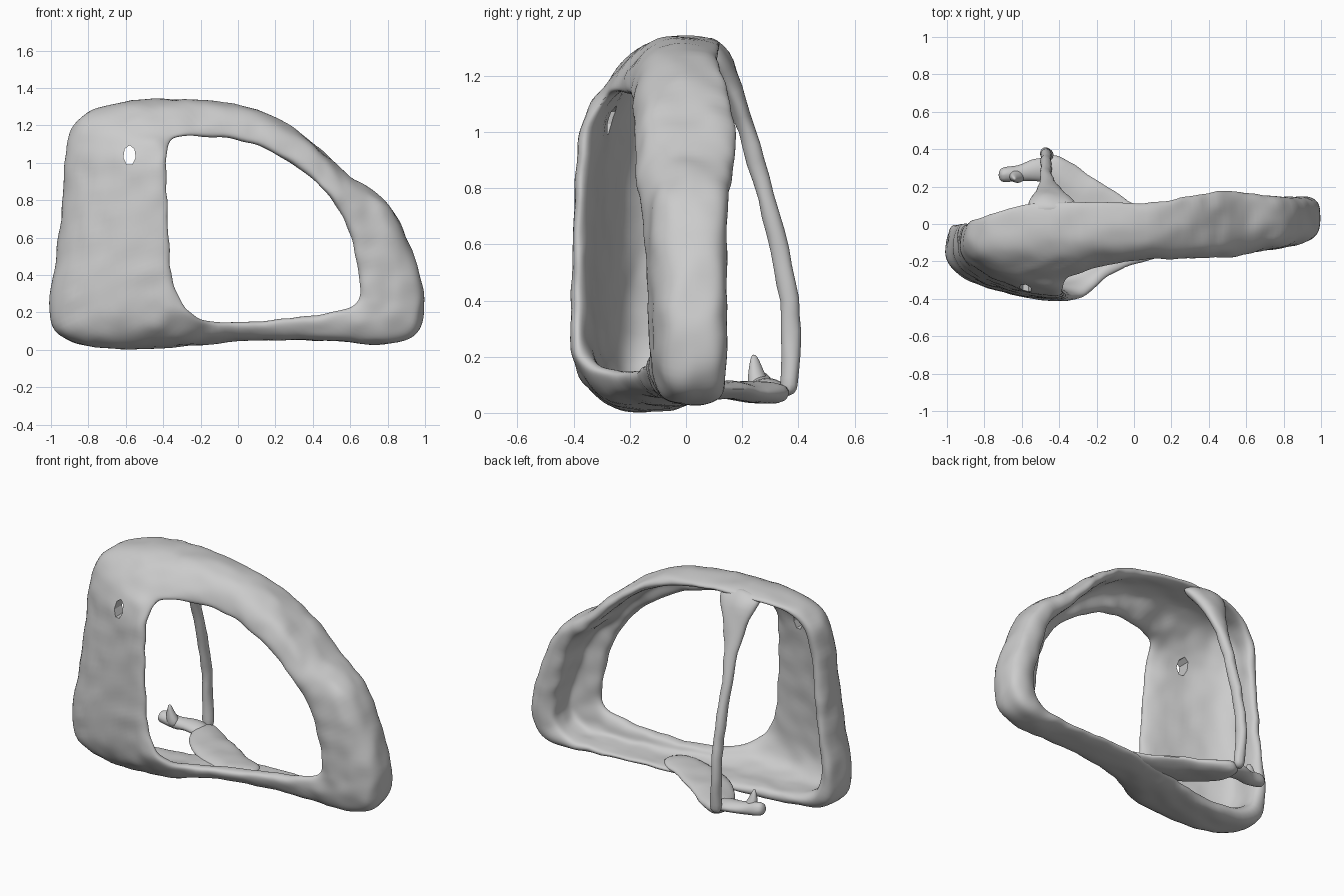
import bpy, bmesh, math
from mathutils import Vector, noise

if "Cube" in bpy.data.objects:
    bpy.data.objects.remove(bpy.data.objects["Cube"])


def finish(name, bm, levels):
    bmesh.ops.recalc_face_normals(bm, faces=bm.faces[:])
    me = bpy.data.meshes.new(name)
    bm.to_mesh(me)
    bm.free()
    ob = bpy.data.objects.new(name, me)
    bpy.context.collection.objects.link(ob)
    bpy.ops.object.select_all(action='DESELECT')
    bpy.context.view_layer.objects.active = ob
    ob.select_set(True)
    m = ob.modifiers.new("round", 'SUBSURF')
    m.levels = m.render_levels = levels
    bpy.ops.object.modifier_apply(modifier=m.name)
    # slight worn, uneven surface
    for v in ob.data.vertices:
        v.co += noise.noise_vector(v.co * 10) * 0.009
    bpy.ops.object.shade_smooth_by_angle(angle=math.radians(40))
    return ob


def loft(name, rings, closed, levels=2):
    bm = bmesh.new()
    vs = [[bm.verts.new(p) for p in r] for r in rings]
    n = len(rings[0])
    for k in range(len(vs) if closed else len(vs) - 1):
        a, b = vs[k], vs[(k + 1) % len(vs)]
        for j in range(n):
            bm.faces.new((a[j], a[(j + 1) % n], b[(j + 1) % n], b[j]))
    if not closed:
        bm.faces.new(vs[0])
        bm.faces.new(vs[-1])
    return finish(name, bm, levels)


def limb(name, pts):
    """Tapered bar through (x, y, z, half_width, half_height) stations."""
    rings = []
    for k, p in enumerate(pts):
        c = Vector(p[:3])
        d = (Vector(pts[min(k + 1, len(pts) - 1)][:3]) - Vector(pts[max(k - 1, 0)][:3])).normalized()
        up = Vector((0, 1, 0)) if abs(d.z) > 0.7 else Vector((0, 0, 1))
        s = d.cross(up).normalized()
        u = s.cross(d)
        rings.append([c + s * p[3] * math.cos(i * math.pi / 4) + u * p[4] * math.sin(i * math.pi / 4)
                      for i in range(8)])
    return loft(name, rings, False)


# Looping shell: outer x,z / opening x,z / back y, front y, lip y / wall thickness
stations = [
    (-.94, .80, -.37, .85, .00, -.23, -.42, .08),
    (-.93, 1.08, -.37, 1.06, .01, -.20, -.40, .08),
    (-.87, 1.29, -.36, 1.13, .04, -.17, -.32, .08),
    (-.48, 1.36, -.26, 1.14, .15, -.12, -.28, .07),
    (.02, 1.33, .00, 1.13, .10, -.12, -.20, .07),
    (.27, 1.22, .21, 1.05, .14, -.12, -.20, .07),
    (.47, 1.06, .42, .90, .19, -.12, -.20, .08),
    (.62, .90, .53, .77, .17, -.10, -.19, .10),
    (.82, .82, .60, .62, .15, -.09, -.16, .15),
    (.96, .48, .64, .42, .15, -.09, -.15, .18),
    (1.03, .20, .66, .28, .15, -.08, -.14, .19),
    (.93, .00, .60, .22, .14, -.07, -.15, .18),
    (.58, .05, .42, .18, .11, -.08, -.15, .07),
    (.00, .05, -.08, .14, .10, -.12, -.21, .06),
    (-.30, .01, -.21, .15, .04, -.26, -.39, .09),
    (-.68, -.01, -.30, .26, -.03, -.28, -.44, .14),
    (-1.06, .05, -.34, .38, .00, -.27, -.43, .14),
    (-.98, .42, -.36, .58, .00, -.26, -.43, .09),
]
rings = []
Y = Vector((0, 1, 0))
for ox, oz, ix, iz, yb, yf, yl, t in stations:
    o, i = Vector((ox, 0, oz)), Vector((ix, 0, iz))
    d = (i - o).normalized()
    size = (i - o).length
    t = min(t, size * .6)
    ym = yf + (yl - yf) * .65
    m = o + d * size * .45
    m_in = o + d * max(size * .45, t + .03)
    rings.append([
        o + d * .02 + Y * yb, o + Y * (yb * .6 + yf * .4), o + d * .01 + Y * yf,
        m + Y * ym, i + Y * yl,
        i + Y * (yl + .09), m_in + Y * (ym + .07),
        o + d * t + Y * (yf + .06), o + d * t + Y * (yb * .6 + yf * .4), o + d * t + Y * yb])
shell = loft("shell_frame", rings, True, 3)

# Small hole in the side panel
bpy.ops.mesh.primitive_cylinder_add(vertices=7, radius=.045, depth=.8,
                                    location=(-.58, -.3, 1.04), rotation=(math.pi / 2, 0, 0))
cutter = bpy.context.object
cutter.name = "panel_hole_cutter"
cutter.scale = (.75, 1.2, 1)
cutter.hide_render = True
cutter.hide_set(True)
cut = shell.modifiers.new("hole", 'BOOLEAN')
cut.operation = 'DIFFERENCE'
cut.object = cutter

# Thin rear strut, flared where it meets the top
limb("rear_strut", [
    (-.43, .04, 1.31, .17, .06), (-.44, .12, 1.27, .14, .06), (-.46, .18, 1.12, .06, .035),
    (-.47, .25, .90, .035, .035), (-.47, .32, .64, .03, .035), (-.47, .375, .40, .03, .04),
    (-.47, .375, .18, .03, .035), (-.46, .365, .05, .05, .04)])

# Floor arm running back to the strut
limb("floor_arm", [
    (.15, -.03, .09, .09, .035), (-.08, .01, .085, .13, .035), (-.25, .12, .08, .14, .035),
    (-.40, .24, .075, .12, .04), (-.47, .36, .065, .05, .045)])

# Stub and spike beside the strut foot
limb("foot_stub", [(-.42, .29, .08, .09, .04), (-.55, .29, .09, .06, .04),
                   (-.64, .27, .10, .04, .04), (-.73, .26, .11, .05, .05)])
limb("foot_spike", [(-.62, .27, .08, .06, .05), (-.63, .25, .14, .035, .035), (-.64, .235, .21, .01, .01)])
